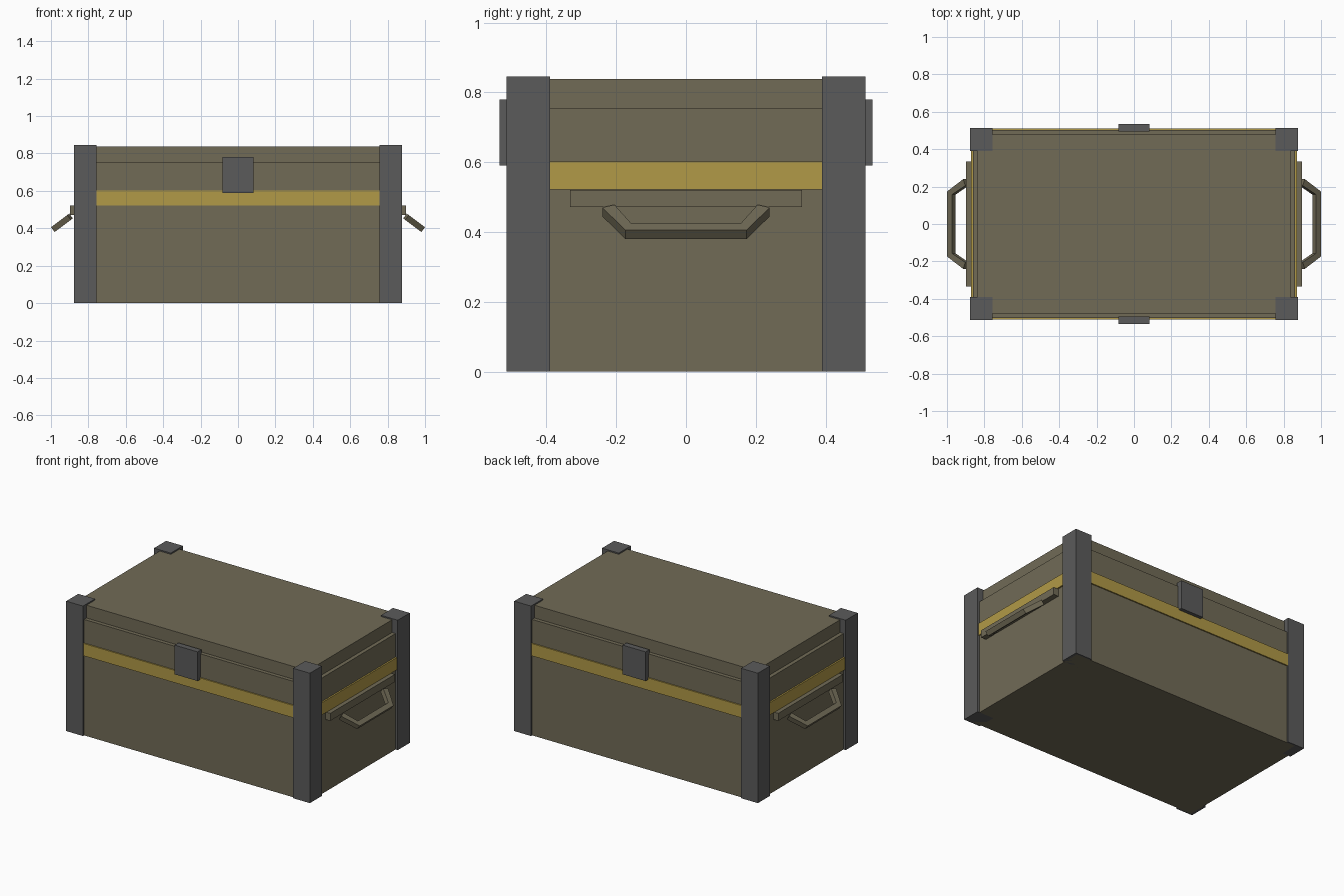
import bpy
import bmesh
from mathutils import Vector

if "Cube" in bpy.data.objects:
    bpy.data.objects.remove(bpy.data.objects["Cube"])


def material(name, rgb):
    m = bpy.data.materials.new(name)
    m.diffuse_color = (*rgb, 1)
    m.use_nodes = True
    m.node_tree.nodes["Principled BSDF"].inputs["Base Color"].default_value = m.diffuse_color
    return m


OLIVE = material("olive", (0.165, 0.146, 0.094))
GREY = material("dark grey", (0.104, 0.104, 0.104))
YELLOW = material("mustard yellow", (0.44, 0.32, 0.063))


def finish(bm, name, mat):
    bmesh.ops.recalc_face_normals(bm, faces=bm.faces)
    me = bpy.data.meshes.new(name)
    bm.to_mesh(me)
    bm.free()
    me.materials.append(mat)
    ob = bpy.data.objects.new(name, me)
    bpy.context.collection.objects.link(ob)
    return ob


def box(name, lo, hi, mat):
    lo, hi = Vector(lo), Vector(hi)
    bm = bmesh.new()
    bmesh.ops.create_cube(bm, size=1)
    bmesh.ops.scale(bm, vec=hi - lo, verts=bm.verts)
    bmesh.ops.translate(bm, vec=(lo + hi) / 2, verts=bm.verts)
    return finish(bm, name, mat)


def handle(name, side):
    # Bracket outline (distance down the slope, y), extruded to a square bar
    half = [(-0.092, 0.24), (0.016, 0.174), (-0.016, 0.157), (-0.105, 0.205)]
    outer, inner = half[:2], half[2:]
    outline = (outer + [(u, -y) for u, y in reversed(outer)]
               + [(u, -y) for u, y in reversed(inner)] + inner)
    bm = bmesh.new()
    rings = []
    for n in (-0.016, 0.016):
        rings.append([bm.verts.new((side * (0.977 + 0.8 * u + 0.6 * n), y,
                                    0.4025 - 0.6 * u + 0.8 * n))
                      for u, y in outline])
    count = len(outline)
    low, high = rings
    for i in range(count):
        j = (i + 1) % count
        bm.faces.new((low[i], low[j], high[j], high[i]))
    # Cap quads: two arms and the grip
    for ring in rings:
        for quad in ((0, 1, 6, 7), (1, 2, 5, 6), (2, 3, 4, 5)):
            bm.faces.new([ring[k] for k in quad])
    return finish(bm, name, OLIVE)


# Case body, inset lid and painted band
box("case_body", (-0.862, -0.503, 0), (0.862, 0.503, 0.755), OLIVE)
box("lid", (-0.837, -0.478, 0.75), (0.837, 0.478, 0.838), OLIVE)
box("band", (-0.872, -0.511, 0.522), (0.872, 0.511, 0.602), YELLOW)

# Corner posts
for sx in (-1, 1):
    for sy in (-1, 1):
        xs = sorted((sx * 0.757, sx * 0.878))
        ys = sorted((sy * 0.39, sy * 0.514))
        box("corner_post", (xs[0], ys[0], 0), (xs[1], ys[1], 0.846), GREY)

# Latches on front and back
for name, sy in (("front_latch", -1), ("back_latch", 1)):
    ys = sorted((sy * 0.495, sy * 0.534))
    box(name, (-0.083, ys[0], 0.59), (0.083, ys[1], 0.78), GREY)

# Handle mounts and folding handles on both ends
for name, sx in (("left", -1), ("right", 1)):
    xs = sorted((sx * 0.855, sx * 0.898))
    box(name + "_handle_mount", (xs[0], -0.333, 0.472), (xs[1], 0.333, 0.521), OLIVE)
    handle(name + "_handle", sx)
